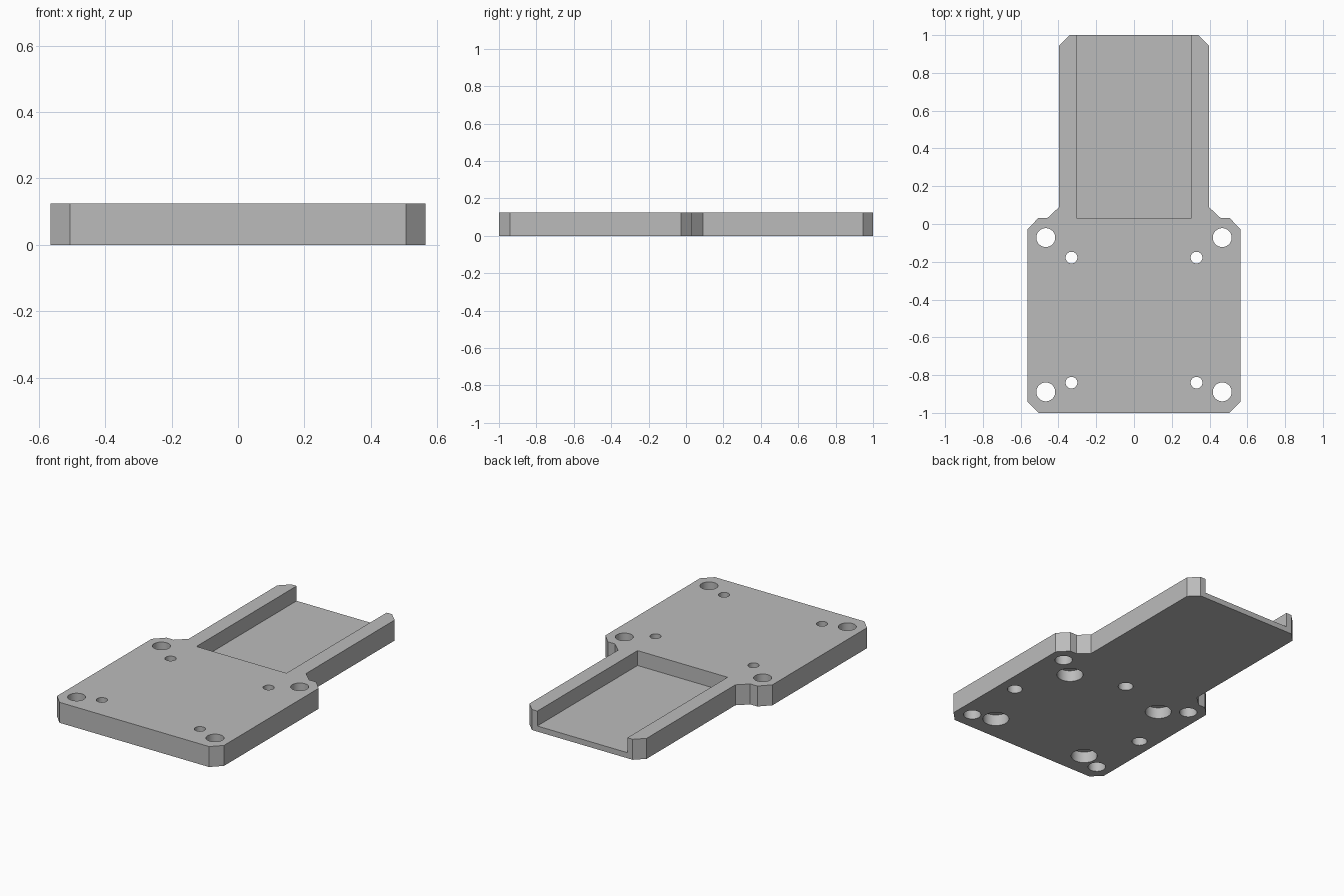
import bpy
import bmesh

cube = bpy.data.objects.get("Cube")
if cube:
    bpy.data.objects.remove(cube, do_unlink=True)

THICK = 0.125
FLOOR = 0.034

grey = bpy.data.materials.new("plain grey")
grey.use_nodes = True
colour = (0.5, 0.5, 0.5, 1)
grey.diffuse_color = colour
grey.node_tree.nodes["Principled BSDF"].inputs["Base Color"].default_value = colour


def make_object(name, bm):
    bmesh.ops.recalc_face_normals(bm, faces=bm.faces)
    mesh = bpy.data.meshes.new(name)
    bm.to_mesh(mesh)
    bm.free()
    mesh.materials.append(grey)
    obj = bpy.data.objects.new(name, mesh)
    bpy.context.collection.objects.link(obj)
    return obj


def prism(name, outline, z0, z1):
    bm = bmesh.new()
    face = bm.faces.new([bm.verts.new((x, y, z0)) for x, y in outline])
    side = bmesh.ops.extrude_face_region(bm, geom=[face])["geom"]
    top = [v for v in side if isinstance(v, bmesh.types.BMVert)]
    bmesh.ops.translate(bm, verts=top, vec=(0, 0, z1 - z0))
    return make_object(name, bm)


def cylinder(name, x, y, radius, z0, z1):
    bm = bmesh.new()
    bmesh.ops.create_cone(bm, cap_ends=True, segments=48, radius1=radius,
                          radius2=radius, depth=z1 - z0)
    bmesh.ops.translate(bm, verts=bm.verts, vec=(x, y, (z0 + z1) / 2))
    return make_object(name, bm)


def cut(target, cutter):
    mod = target.modifiers.new("cut", 'BOOLEAN')
    mod.operation = 'DIFFERENCE'
    mod.solver = 'EXACT'
    mod.object = cutter
    bpy.context.view_layer.objects.active = target
    bpy.ops.object.modifier_apply(modifier=mod.name)
    bpy.data.objects.remove(cutter, do_unlink=True)


# Wide plate with chamfered corners, stepping in to a narrow tongue
half = [(0.505, -1), (0.564, -0.94), (0.564, -0.028), (0.505, 0.033),
        (0.457, 0.033), (0.396, 0.09), (0.396, 0.945), (0.34, 1)]
outline = half + [(-x, y) for x, y in reversed(half)]
plate = prism("mounting_plate", outline, 0, THICK)

# Open-ended channel in the tongue
channel = [(-0.304, 0.033), (0.304, 0.033), (0.304, 1.1), (-0.304, 1.1)]
cut(plate, prism("channel_cutter", channel, FLOOR, 0.3))

# Corner holes, counterbored screw holes and blind side sockets
for side in (-1, 1):
    for y in (-0.072, -0.889):
        cut(plate, cylinder("corner_hole", side * 0.467, y, 0.05, -0.1, 0.3))
    for y in (-0.178, -0.84):
        cut(plate, cylinder("screw_hole", side * 0.331, y, 0.031, -0.1, 0.3))
        cut(plate, cylinder("counterbore", side * 0.331, y, 0.075, -0.1, 0.07))
    cut(plate, cylinder("side_socket", side * 0.467, -0.508, 0.043, -0.1, 0.095))
cut(plate, cylinder("middle_socket", 0, -0.075, 0.043, -0.1, 0.095))

# Smooth hole walls, sharp plate edges
bpy.ops.object.select_all(action='DESELECT')
plate.select_set(True)
bpy.context.view_layer.objects.active = plate
bpy.ops.object.shade_smooth_by_angle(angle=0.5)
